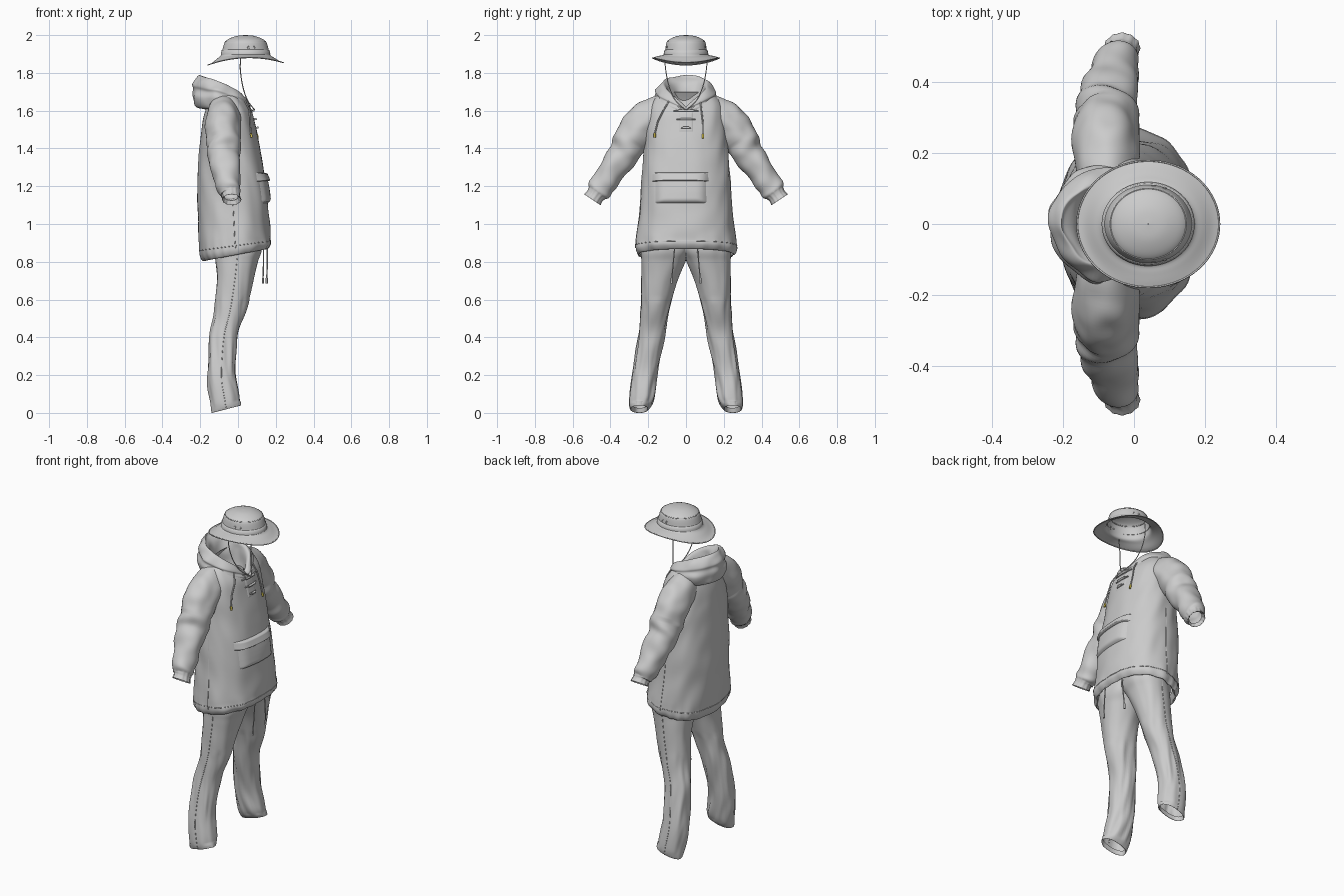
import bpy, bmesh, math
from mathutils import Vector, noise
from mathutils.bvhtree import BVHTree

if "Cube" in bpy.data.objects:
    bpy.data.objects.remove(bpy.data.objects["Cube"])

TAU = 2 * math.pi


def spline(keys, n):
    """Catmull-Rom through tuples, n steps per span."""
    out = []
    for i in range(len(keys) - 1):
        a, b, c, d = (keys[max(0, min(len(keys) - 1, i + k))] for k in (-1, 0, 1, 2))
        for s in range(n + (i == len(keys) - 2)):
            t = s / n
            out.append(tuple(0.5 * (2 * q + (r - p) * t + (2 * p - 5 * q + 4 * r - w) * t * t
                                    + (3 * q - p - 3 * r + w) * t ** 3)
                             for p, q, r, w in zip(a, b, c, d)))
    return out


def add_object(name, bm, mirror=False):
    bmesh.ops.recalc_face_normals(bm, faces=bm.faces)
    me = bpy.data.meshes.new(name)
    bm.to_mesh(me)
    bm.free()
    me.polygons.foreach_set("use_smooth", [True] * len(me.polygons))
    ob = bpy.data.objects.new(name, me)
    bpy.context.collection.objects.link(ob)
    if mirror:
        ob.modifiers.new("mirror", "MIRROR").use_axis = (False, True, False)
    return ob


def loft(loops, closed=True):
    bm = bmesh.new()
    rows = [[bm.verts.new(p) for p in lp] for lp in loops]
    n = len(rows[0])
    for r0, r1 in zip(rows, rows[1:]):
        for i in range(n if closed else n - 1):
            j = (i + 1) % n
            bm.faces.new((r0[i], r0[j], r1[j], r1[i]))
    return bm


def oval(xb, xf, yi, yo, z, slant=0, power=2.0, segs=72, wrinkle=0.0, gather=0.0):
    """Horizontal super-ellipse with optional slanted height and cloth wrinkles."""
    cx, rx, cy, ry = (xb + xf) / 2, (xf - xb) / 2, (yi + yo) / 2, (yo - yi) / 2
    pts = []
    for i in range(segs):
        a = TAU * i / segs
        c, s = math.cos(a), math.sin(a)
        x = math.copysign(abs(c) ** (2 / power), c)
        y = math.copysign(abs(s) ** (2 / power), s)
        k = 1 + gather * math.cos(18 * a + 2 * math.sin(3 * a))
        k += wrinkle * noise.noise(Vector((c * 2.2, s * 2.2 + cy * 5, z * 7 + x * 1.5)))
        pts.append(Vector((cx + rx * x * k, cy + ry * y * k, z + slant * rx * x)))
    return pts


def cord(name, pts, r=0.003, mirror=False, cyclic=False):
    cu = bpy.data.curves.new(name, "CURVE")
    cu.dimensions = "3D"
    cu.bevel_depth, cu.bevel_resolution, cu.use_fill_caps = r, 1, True
    sp = cu.splines.new("POLY")
    sp.points.add(len(pts) - 1)
    for p, q in zip(sp.points, pts):
        p.co = (*q, 1)
    sp.use_cyclic_u = cyclic
    ob = bpy.data.objects.new(name, cu)
    bpy.context.collection.objects.link(ob)
    if mirror:
        ob.modifiers.new("mirror", "MIRROR").use_axis = (False, True, False)
    return ob


# trousers: one leg, cut on the centre line and mirrored, with a side seam
leg = [(-.135, .015, .205, .285, .045, .25), (-.14, .018, .20, .294, .02, .25),
       (-.148, .008, .168, .302, .07, .15), (-.16, -.015, .152, .287, .2, 0),
       (-.148, .0, .115, .252, .4, 0), (-.125, .045, .085, .238, .55, 0),
       (-.115, .08, .045, .235, .7, 0), (-.118, .105, .005, .235, .8, 0),
       (-.13, .125, -.03, .23, .88, 0), (-.13, .10, -.03, .18, 1.03, 0)]
loops = []
for xb, xf, yi, yo, z, sl in spline(leg, 8):
    w = 0.13 if 0.05 < z < 0.6 else 0.05
    loops.append([Vector((p.x, max(p.y, 0), p.z))
                  for p in oval(xb, xf, yi, yo, z, sl, 2.2, 48, w)])
bm = loft(loops)
bmesh.ops.delete(bm, geom=[f for f in bm.faces if all(v.co.y < 1e-5 for v in f.verts)], context="FACES")
add_object("trousers", bm, True)
cord("trouser_side_seam", [lp[12] for lp in loops[8:62]], .002, True)

# jacket body with a gathered, turned-in hem
body = [(-.165, .145, .235, .87, .17, 0), (-.178, .155, .25, .836, .19, .015),
        (-.198, .174, .265, .862, .17, .012), (-.205, .172, .262, .91, .1, .004),
        (-.21, .168, .252, 1.0, 0, 0), (-.213, .15, .236, 1.2, 0, 0),
        (-.205, .115, .222, 1.4, 0, 0), (-.19, .09, .212, 1.52, 0, 0),
        (-.172, .07, .198, 1.6, 0, 0), (-.15, .035, .175, 1.655, 0, 0),
        (-.125, .0, .13, 1.70, 0, 0)]
loops = [oval(xb, xf, -ry, ry, z, sl, 2.3, 96, .04, g) for xb, xf, ry, z, sl, g in spline(body, 7)]
cord("jacket_side_seam", [lp[24] for lp in loops[16:40]], .002, True)
cord("hem_seam", loops[18], .002, cyclic=True)
bm = loft(loops)
bm.normal_update()
tree = BVHTree.FromBMesh(bm)
# open V neck
neck = []
for f in bm.faces:
    c = f.calc_center_median()
    if c.x > -.04 and c.z > 1.6 and abs(c.y) < .02 + (c.z - 1.6) * .9:
        neck.append(f)
bmesh.ops.delete(bm, geom=neck, context="FACES")
add_object("jacket_body", bm)


def front(y, z, off=0.0):
    """Point on the jacket front."""
    hit = tree.ray_cast(Vector((1, y, z)), Vector((-1, 0, 0)))[0]
    return Vector(((hit.x if hit else .08) + off, y, z))


# sleeves: rings perpendicular to the arm path
arm = [(-.075, .07, 1.62, .07, .075), (-.078, .165, 1.58, .088, .09), (-.08, .232, 1.525, .092, .102),
       (-.078, .287, 1.445, .088, .095),
       (-.075, .333, 1.365, .087, .08), (-.062, .405, 1.265, .073, .07),
       (-.045, .455, 1.185, .064, .066), (-.037, .478, 1.152, .048, .046),
       (-.033, .495, 1.128, .052, .05), (-.035, .482, 1.145, .036, .036)]
rings = spline(arm, 9)
loops = []
for i, r in enumerate(rings):
    c = Vector(r[:3])
    tan = Vector((0, .55, -.83)) if i > 61 else (Vector(rings[i + 1][:3]) - Vector(rings[max(i - 1, 0)][:3])).normalized()
    u = (Vector((1, 0, 0)) - tan * tan.x).normalized()
    v = tan.cross(u)
    lp = []
    for k in range(48):
        a = TAU * k / 48
        d = u * math.cos(a) * r[3] + v * math.sin(a) * r[4]
        p = c + d
        f = 1 + .10 * noise.noise(p * 14)
        if 27 < i < 61:
            f += .045 * math.sin(i * .6 + 2.6 * math.sin(a + i * .08))
        if i >= 60:
            f += .03 * math.cos(12 * a)
        lp.append(c + d * f)
    loops.append(lp)
add_object("sleeves", loft(loops), True)

# hood lying folded around the neck: cx, rx, ry, back height, front height
hood = [(-.06, .08, .085, 1.60, 1.585), (-.06, .09, .09, 1.68, 1.60), (-.065, .10, .098, 1.745, 1.612),
        (-.075, .118, .108, 1.775, 1.618), (-.077, .128, .122, 1.787, 1.618),
        (-.08, .142, .145, 1.765, 1.612), (-.083, .15, .16, 1.735, 1.607),
        (-.082, .147, .157, 1.712, 1.602), (-.084, .156, .166, 1.675, 1.597),
        (-.078, .145, .155, 1.62, 1.59), (-.06, .11, .12, 1.61, 1.585)]
loops = []
for cx, rx, ry, zb, zf in spline(hood, 5):
    lp = []
    for k in range(80):
        a = TAU * k / 80
        t = ((1 - math.cos(a)) / 2) ** .42
        p = Vector((cx + rx * math.cos(a), ry * math.sin(a), zf + (zb - zf) * t))
        f = .016 * noise.noise(p * 13) * t
        lp.append(p + Vector((math.cos(a) * f, math.sin(a) * f, f * .5)))
    loops.append(lp)
add_object("hood", loft(loops))


# puffed panels laid on the jacket front
def panel(name, y0, y1, z0, z1, puff, lean=0.0, n=18):
    rows = []
    for i in range(n + 1):
        s = i / n
        row = []
        for j in range(n + 1):
            t = j / n
            edge = min(1, 7 * min(s, 1 - s, t, 1 - t)) ** .5
            row.append(front(y0 + (y1 - y0) * t, z0 + (z1 - z0) * s,
                             -.002 + (puff + lean * (1 - s)) * edge))
        rows.append(row)
    return add_object(name, loft(rows, False))


panel("pouch_pocket", -.165, .11, 1.11, 1.25, .014, .006)
panel("pocket_flap", -.18, .12, 1.225, 1.272, .018, .012)
panel("neck_placket", -.04, .04, 1.485, 1.6, .005)
cord("neck_edge", [front(.02 + (z - 1.6) * .9, z, .002) for z in (1.6, 1.62, 1.64, 1.66, 1.68)], .004, True)

# neck toggles with loops
for z, w in ((1.6, .065), (1.555, .05), (1.51, .027)):
    cord("toggle_bar", [front(y, z, .012) for y in (-w * .6, 0, w * .6)], .0065)
    cord("toggle_loop", [front(y, z, .007) for y in (-w, -w * .5, 0, w * .5, w)], .004)

# hood drawstrings with yellow tips
yellow = bpy.data.materials.new("yellow")
yellow.diffuse_color = (.75, .6, .08, 1)
yellow.use_nodes = True
yellow.node_tree.nodes["Principled BSDF"].inputs["Base Color"].default_value = yellow.diffuse_color
for name, path in (("left", ((.075, 1.66), (.082, 1.6), (.09, 1.53), (.09, 1.475))),
                   ("right", ((-.085, 1.66), (-.12, 1.6), (-.15, 1.54), (-.165, 1.48)))):
    cord(name + "_drawstring", [front(y, z, .01) for y, z in path], .004)
    y, z = path[-1]
    cord(name + "_drawstring_tip", [front(y, z, .01), front(y, z - .022, .01)], .006).data.materials.append(yellow)

# hanging hem cords
for y, x in ((.068, .135), (-.068, .155)):
    s = math.copysign(1, y)
    cord("hem_cord", [(x, y - s * .008, .875), (x, y, .79), (x - .003, y + s * .008, .70)], .0035)
    cord("hem_cord_end", [(x - .003, y + s * .008, .715), (x - .003, y + s * .008, .685)], .0055)

# hat: rx, ry, height, dip of the brim front and back
hat = [(.20, .178, 1.864, .016), (.18, .162, 1.871, .014), (.155, .138, 1.883, .008), (.131, .117, 1.895, .002),
       (.124, .111, 1.918, 0), (.115, .106, 1.95, 0), (.106, .099, 1.968, 0),
       (.083, .078, 1.983, 0), (.045, .042, 1.996, 0), (.001, .001, 2.0, 0)]


def hat_loop(rx, ry, z, dip, n=72):
    return [Vector((.04 + rx * math.cos(a), ry * math.sin(a),
                    z - dip * math.cos(2 * a) + dip * .4 * math.cos(a)))
            for a in (TAU * i / n for i in range(n))]


add_object("hat", loft([hat_loop(*k) for k in spline(hat, 4)]))
cord("brim_edge", hat_loop(*hat[0]), .0028, cyclic=True)
add_object("hat_band", loft([hat_loop(*k) for k in ((.131, .118, 1.897, .001), (.131, .118, 1.901, 0),
                                                   (.126, .114, 1.921, 0), (.121, .11, 1.923, 0))]))
cord("crown_seam", hat_loop(.1065, .0995, 1.967, 0), .0022, cyclic=True)
for x in (.055, .085):
    y = .108 * math.sqrt(1 - ((x - .04) / .12) ** 2)
    cord("eyelet", [(x + .005 * math.cos(TAU * i / 10), y, 1.935 + .005 * math.sin(TAU * i / 10))
                    for i in range(10)], .002, True, True)

# chin cord
cord("chin_cord", spline([(.015, .112, 1.885), (.012, .108, 1.82), (.025, .09, 1.73), (.05, .055, 1.655), (.088, .003, 1.605)], 5),
     .0028, True)
